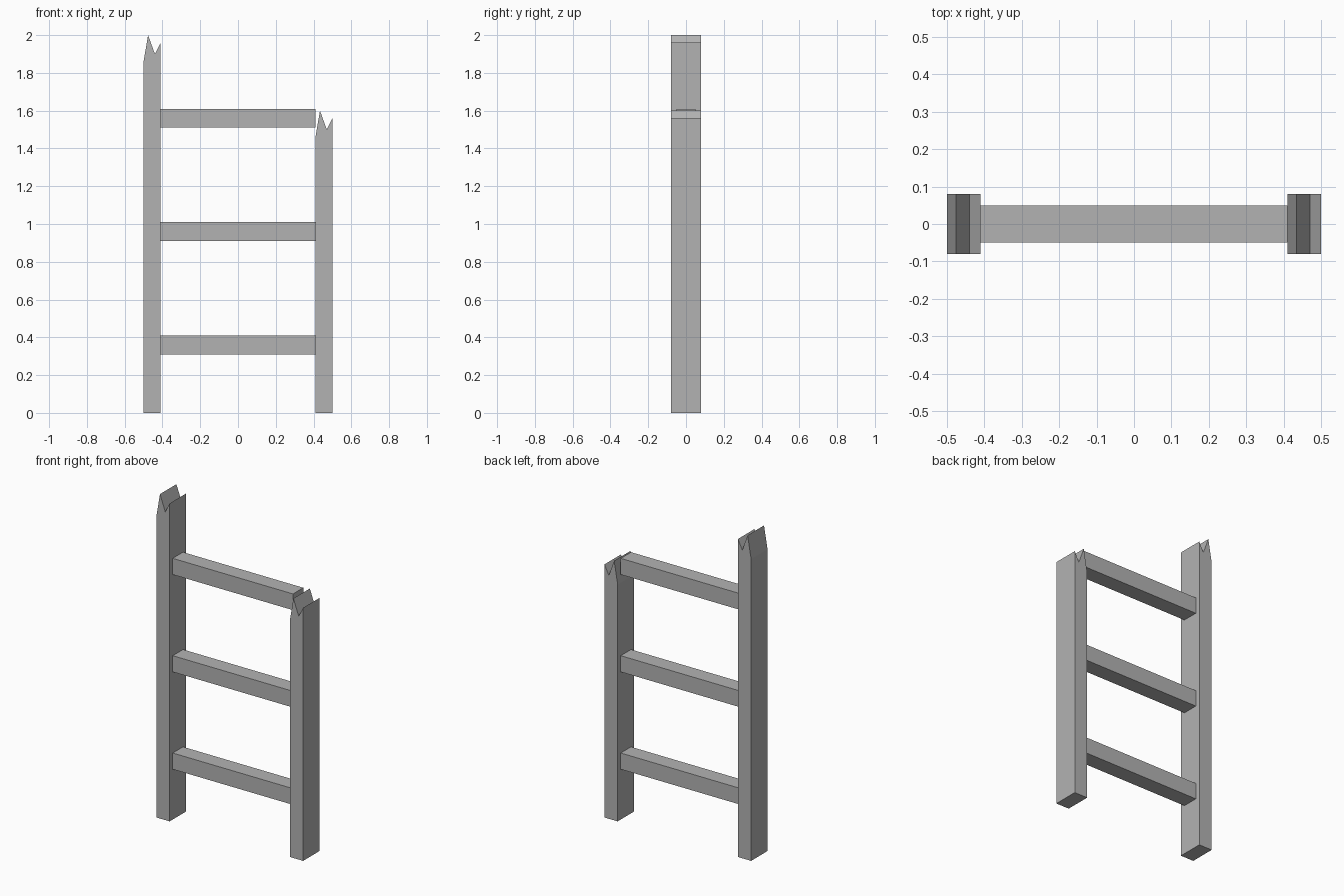
import bpy
import bmesh

cube = bpy.data.objects.get("Cube")
if cube:
    bpy.data.objects.remove(cube, do_unlink=True)

grey = bpy.data.materials.new("plain_grey")
grey.use_nodes = True
colour = (0.45, 0.45, 0.45, 1)
grey.diffuse_color = colour
grey.node_tree.nodes["Principled BSDF"].inputs["Base Color"].default_value = colour


def extrude_profile(name, profile, half_depth):
    """Extrude a front (x, z) outline symmetrically along y."""
    bm = bmesh.new()
    face = bm.faces.new([bm.verts.new((x, -half_depth, z)) for x, z in profile])
    moved = bmesh.ops.extrude_face_region(bm, geom=[face], use_keep_orig=True)["geom"]
    verts = [v for v in moved if isinstance(v, bmesh.types.BMVert)]
    bmesh.ops.translate(bm, verts=verts, vec=(0, 2 * half_depth, 0))
    bmesh.ops.recalc_face_normals(bm, faces=bm.faces)
    mesh = bpy.data.meshes.new(name)
    bm.to_mesh(mesh)
    bm.free()
    mesh.materials.append(grey)
    obj = bpy.data.objects.new(name, mesh)
    bpy.context.collection.objects.link(obj)
    return obj


# Posts with splintered tops
POST_WIDTH = 0.09
for name, x, top in (("right_post", -0.5, 2.0), ("left_post", 0.41, 1.6)):
    outline = [(x, 0), (x + POST_WIDTH, 0), (x + POST_WIDTH, top - 0.04),
               (x + 0.06, top - 0.1), (x + 0.024, top), (x, top - 0.14)]
    extrude_profile(name, outline, 0.08)

# Evenly spaced square rungs between the posts
for i, name in enumerate(("lower_rung", "middle_rung", "upper_rung")):
    z = 0.31 + 0.6 * i
    outline = [(-0.41, z), (0.41, z), (0.41, z + 0.1), (-0.41, z + 0.1)]
    extrude_profile(name, outline, 0.05)
